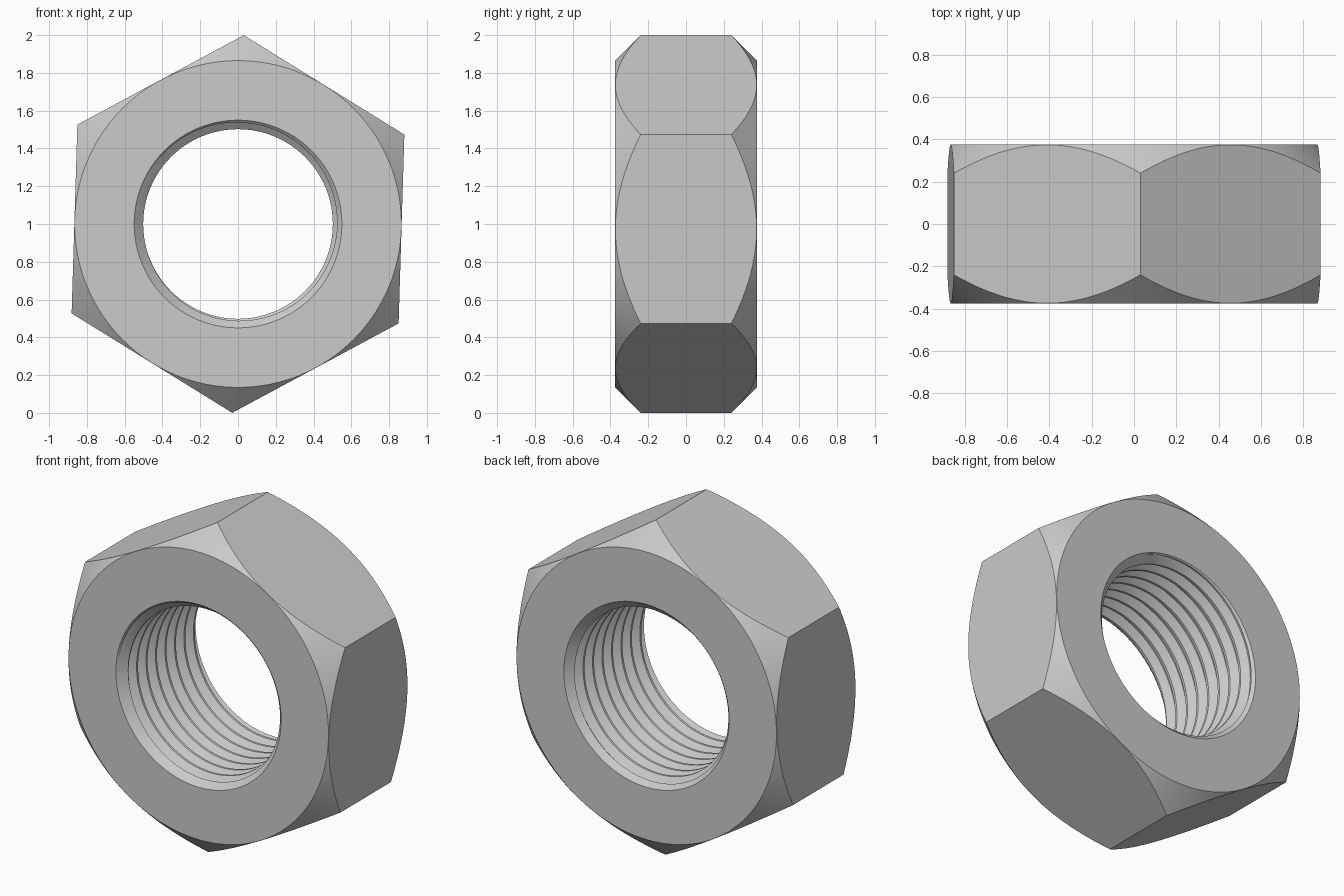
import bpy, bmesh, math

if "Cube" in bpy.data.objects:
    bpy.data.objects.remove(bpy.data.objects["Cube"])

HALF = 0.375                      # half thickness along y
SEG = 96


def finish(bm, name):
    bmesh.ops.recalc_face_normals(bm, faces=bm.faces)
    me = bpy.data.meshes.new(name)
    bm.to_mesh(me)
    bm.free()
    ob = bpy.data.objects.new(name, me)
    bpy.context.collection.objects.link(ob)
    ob.location.z = 1
    return ob


def revolve(name, profile, seg=SEG, start=0.0):
    """Solid of revolution around the y axis from (radius, y) points, capped."""
    bm = bmesh.new()
    rings = [[bm.verts.new((r * math.sin(start + math.tau * i / seg), y,
                            r * math.cos(start + math.tau * i / seg)))
              for i in range(seg)] for r, y in profile]
    for a, b in zip(rings, rings[1:]):
        for i in range(seg):
            k = (i + 1) % seg
            bm.faces.new((a[i], a[k], b[k], b[i]))
    bm.faces.new(rings[0])
    bm.faces.new(rings[-1])
    return finish(bm, name)


def threaded_rod(name, minor, major, pitch, turns, seg=SEG):
    """Helical rod: each row of points joins the row one pitch further on."""
    bm = bmesh.new()
    section = [(0.0, minor), (0.16, minor), (0.52, major), (0.64, major)]
    n = len(section)
    rows = n * turns + 1
    y0 = -pitch * (turns + 1) / 2
    cols = []
    for i in range(seg):
        t = math.tau * i / seg
        col = []
        for j in range(rows + n if i == 0 else rows):
            f, r = section[j % n]
            y = y0 + pitch * (j // n + f + i / seg)
            col.append(bm.verts.new((r * math.sin(t), y, r * math.cos(t))))
        cols.append(col)
    for i in range(seg):
        a, b = cols[i], cols[(i + 1) % seg]
        s = n if i == seg - 1 else 0
        for j in range(rows - 1):
            bm.faces.new((a[j], b[j + s], b[j + 1 + s], a[j + 1]))
    # close both ends with fans to the axis
    border = [e for e in bm.edges if e.is_boundary]
    for side in (-1, 1):
        tip = bm.verts.new((0, side * (abs(y0) + 0.2), 0))
        for e in border:
            if (e.verts[0].co.y + e.verts[1].co.y) * side > 0:
                bm.faces.new((e.verts[0], e.verts[1], tip))
    return finish(bm, name)


def boolean(target, cutter, op):
    mod = target.modifiers.new("cut", 'BOOLEAN')
    mod.operation = op
    mod.solver = 'EXACT'
    mod.object = cutter
    bpy.context.view_layer.objects.active = target
    bpy.ops.object.modifier_apply(modifier=mod.name)
    bpy.data.objects.remove(cutter)


# hexagonal body, turned slightly about its axis
nut = revolve("hex_nut", [(1, -HALF), (1, HALF)], 6, math.radians(1.75))

# 45 degree chamfer on the outer corners
envelope = revolve("corner_chamfer", [(0.735, -HALF - 0.13), (1.1, -HALF + 0.235),
                                      (1.1, HALF - 0.235), (0.735, HALF + 0.13)], 128)
boolean(nut, envelope, 'INTERSECT')

# threaded bore
boolean(nut, threaded_rod("bore_thread", 0.502, 0.543, 0.09, 12), 'DIFFERENCE')

# countersinks at both mouths of the bore
for side in (-1, 1):
    sink = revolve("countersink", [(0.45, side * (HALF - 0.1)), (0.65, side * (HALF + 0.1))])
    boolean(nut, sink, 'DIFFERENCE')

bpy.ops.object.select_all(action='DESELECT')
nut.select_set(True)
bpy.context.view_layer.objects.active = nut
bpy.ops.object.shade_smooth_by_angle(angle=math.radians(25))
